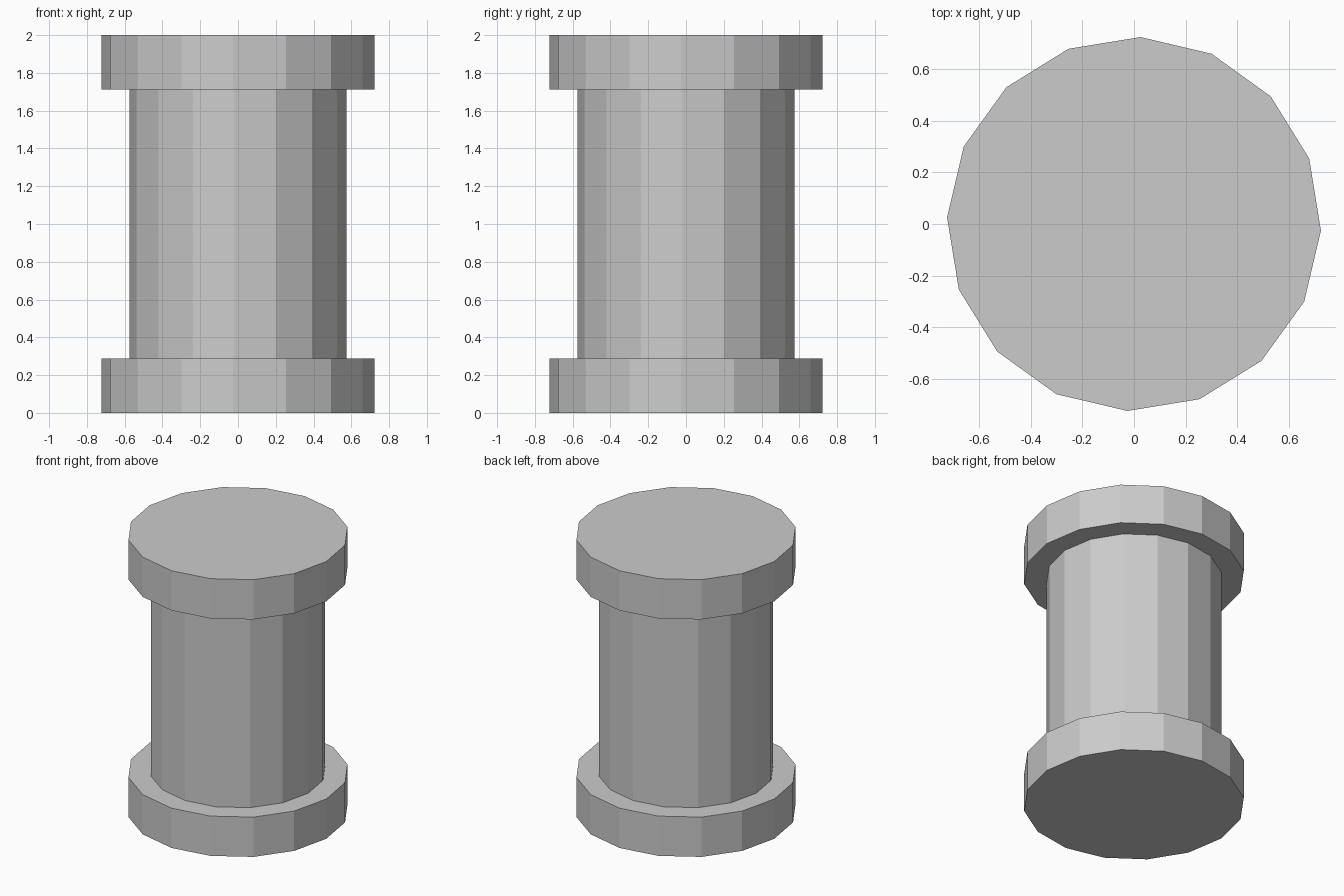
import bpy, bmesh
from math import cos, sin, pi, radians

if "Cube" in bpy.data.objects:
    bpy.data.objects.remove(bpy.data.objects["Cube"])

SIDES = 16
TWIST = radians(-2)

# Spool outline as (radius, height), from bottom to top
PROFILE = [(0.723, 0), (0.723, 0.287), (0.575, 0.287),
           (0.575, 1.713), (0.723, 1.713), (0.723, 2)]


def lathe(name, profile):
    bm = bmesh.new()
    rings = [[bm.verts.new((r * cos(TWIST + 2 * pi * i / SIDES),
                            r * sin(TWIST + 2 * pi * i / SIDES), z))
              for i in range(SIDES)] for r, z in profile]
    for low, high in zip(rings, rings[1:]):
        for i in range(SIDES):
            j = (i + 1) % SIDES
            bm.faces.new((low[i], low[j], high[j], high[i]))
    # End caps
    bm.faces.new(rings[0][::-1])
    bm.faces.new(rings[-1])
    mesh = bpy.data.meshes.new(name)
    bm.to_mesh(mesh)
    bm.free()
    obj = bpy.data.objects.new(name, mesh)
    bpy.context.collection.objects.link(obj)
    return obj


# Flanged column with flat facets
lathe("flanged_column", PROFILE)
